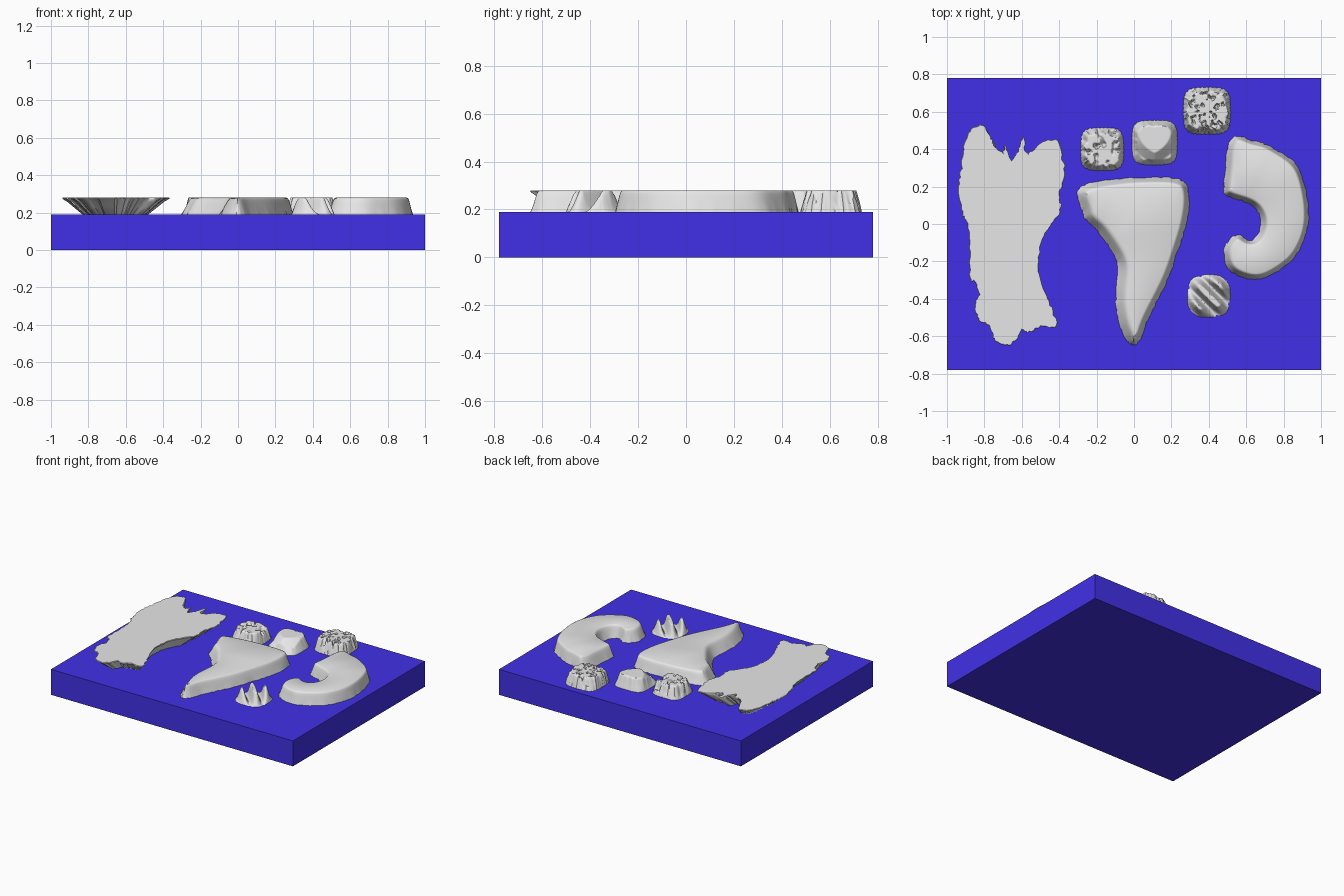
import bpy, bmesh, math, random
from mathutils import Vector, noise

if "Cube" in bpy.data.objects:
    bpy.data.objects.remove(bpy.data.objects["Cube"])

random.seed(4)
TOP, BASE = 0.28, 0.188


def material(name, rgb):
    m = bpy.data.materials.new(name)
    m.diffuse_color = (*rgb, 1)
    m.use_nodes = True
    m.node_tree.nodes["Principled BSDF"].inputs["Base Color"].default_value = m.diffuse_color
    return m


BLUE = material("violet blue", (0.054, 0.030, 0.80))
GREY = material("light grey", (0.80, 0.80, 0.80))


def finish(bm, name, mat, angle=40):
    bmesh.ops.recalc_face_normals(bm, faces=bm.faces)
    me = bpy.data.meshes.new(name)
    bm.to_mesh(me)
    bm.free()
    ob = bpy.data.objects.new(name, me)
    bpy.context.collection.objects.link(ob)
    me.materials.append(mat)
    bpy.ops.object.select_all(action='DESELECT')
    ob.select_set(True)
    bpy.context.view_layer.objects.active = ob
    bpy.ops.object.shade_smooth_by_angle(angle=math.radians(angle))
    return ob


def curve(pts, steps, jitter):
    """Closed Catmull-Rom outline with a slightly ragged edge."""
    p = [Vector(q) for q in pts]
    n, out = len(p), []
    for i in range(n):
        a, b, c, d = p[i - 1], p[i], p[(i + 1) % n], p[(i + 2) % n]
        for k in range(steps):
            t = k / steps
            q = 0.5 * (2 * b + (c - a) * t + (2 * a - 5 * b + 4 * c - d) * t * t
                       + (3 * b - a - 3 * c + d) * t ** 3)
            out.append(q + Vector((random.uniform(-1, 1), random.uniform(-1, 1))) * jitter)
    return out


def loft(name, rings, angle=40):
    """Skin rings of (points, z) and cap both ends."""
    bm = bmesh.new()
    vs = [[bm.verts.new((q.x, q.y, z)) for q in ring] for ring, z in rings]
    n = len(vs[0])
    for lo, hi in zip(vs, vs[1:]):
        for i in range(n):
            j = (i + 1) % n
            bm.faces.new((lo[i], lo[j], hi[j], hi[i]))
    caps = [bm.faces.new(vs[0]), bm.faces.new(vs[-1])]
    bmesh.ops.triangulate(bm, faces=caps)
    return finish(bm, name, GREY, angle)


def inset(pts, d, left):
    """Move a clockwise outline inward; walls facing left slope more."""
    n, out = len(pts), []
    for i, q in enumerate(pts):
        t = (pts[(i + 4) % n] - pts[i - 4]).normalized()
        inner = Vector((t.y, -t.x))
        out.append(q + inner * d * (1 + left * max(0, inner.x)))
    return out


def relax(pts, times):
    for _ in range(times):
        pts = [(pts[i - 1] + 2 * q + pts[(i + 1) % len(pts)]) / 4 for i, q in enumerate(pts)]
    return pts


def raised(name, pts, left, depth):
    smooth = relax(curve(pts, 6, 0), 5)
    prof = [(0, BASE), (0.3, 0.22), (0.55, 0.25), (0.72, 0.266), (0.88, 0.276), (1.15, TOP)]
    rings = []
    for f, z in prof:
        ring = inset(smooth, depth * f, left)
        if f == 0:  # ragged foot
            ring = [q + Vector((random.uniform(-1, 1), random.uniform(-1, 1))) * 0.004
                    for q in ring]
        rings.append((relax(ring, int(f * 4)), z))
    loft(name, rings, 60)


# slab
bm = bmesh.new()
bmesh.ops.create_cube(bm, size=1)
for v in bm.verts:
    v.co = Vector((v.co.x * 2, v.co.y * 1.56, (v.co.z + 0.5) * 0.19))
finish(bm, "base_slab", BLUE)

# tapered wedge in the middle
raised("tapered_wedge", [
    (-.28, .205), (-.2, .225), (-.05, .245), (.1, .25), (.22, .245), (.28, .215), (.298, .13),
    (.28, 0), (.24, -.13), (.19, -.28), (.12, -.42), (.065, -.53), (.035, -.62), (-.01, -.65),
    (-.055, -.6), (-.09, -.5), (-.1, -.38), (-.085, -.25), (-.1, -.18), (-.15, -.1),
    (-.2, -.03), (-.26, .02), (-.28, .08), (-.307, .155)], 0.9, 0.033)

# hooked crescent on the right
raised("hooked_crescent", [
    (.55, .475), (.63, .445), (.7, .43), (.77, .39), (.87, .32), (.915, .2), (.935, .06),
    (.92, -.06), (.86, -.18), (.77, -.25), (.68, -.295), (.58, -.285), (.5, -.24),
    (.478, -.15), (.505, -.085), (.56, -.055), (.61, -.09), (.655, -.07), (.68, .01),
    (.645, .09), (.57, .125), (.49, .15), (.478, .2), (.49, .3), (.5, .42)], 0.6, 0.026)

# ragged sheet on the left, overhanging a narrower foot
sheet = curve([
    (-.82, .53), (-.77, .47), (-.74, .41), (-.70, .38), (-.69, .42), (-.655, .34), (-.62, .39),
    (-.587, .47), (-.58, .385), (-.54, .39), (-.5, .43), (-.41, .45), (-.385, .36), (-.37, .28),
    (-.395, .16), (-.39, .08), (-.44, 0), (-.48, -.06), (-.51, -.2), (-.48, -.35), (-.44, -.45),
    (-.41, -.55), (-.5, -.55), (-.56, -.58), (-.6, -.57), (-.63, -.62), (-.68, -.65),
    (-.75, -.62), (-.77, -.55), (-.83, -.51), (-.85, -.43), (-.83, -.38), (-.85, -.31),
    (-.88, -.29), (-.88, -.15), (-.89, 0), (-.92, .06), (-.94, .2), (-.925, .3), (-.91, .42),
    (-.88, .5)], 6, 0.006)
mid = Vector((-.66, -.06))


def shrink(sx, sy):
    return [Vector((mid.x + (q.x - mid.x) * sx, mid.y + (q.y - mid.y) * sy)) for q in sheet]


loft("ragged_sheet", [(shrink(.6, .8), BASE), (shrink(.76, .89), 0.225),
                      (shrink(.9, .96), 0.258), (shrink(1, 1), 0.275), (shrink(.99, .995), TOP)])


# small rounded nuggets: height = edge falloff times a surface pattern
def nugget(name, cx, cy, hx, hy, pattern, wall, rough, power=4, rings=28, seg=96):
    bm = bmesh.new()
    prev = None
    centre = bm.verts.new((cx, cy, BASE + (TOP - BASE) * min(1, pattern(0, 0))))
    for k in range(1, rings + 1):
        s, row = k / rings, []
        for i in range(seg):
            a = 2 * math.pi * i / seg
            c, d = math.cos(a), math.sin(a)
            r = s / (abs(c) ** power + abs(d) ** power) ** (1 / power)
            ragged = 1 + 0.15 * rough * math.sin(i * 2.4) * s
            u, v = r * c * ragged, r * d * ragged
            w = wall + rough * noise.noise((c * 5, d * 5, cx * 9))
            edge = max(0, min(1, (1 - s) / w))
            h = min(1, edge ** 0.85 * pattern(u, v))
            row.append(bm.verts.new((cx + u * hx, cy + v * hy, BASE + (TOP - BASE) * h)))
        for i in range(seg):
            j = (i + 1) % seg
            if prev:
                bm.faces.new((prev[i], row[i], row[j], prev[j]))
            else:
                bm.faces.new((centre, row[i], row[j]))
        prev = row
    bm.faces.new(prev)
    finish(bm, name, GREY, 60)


def craggy(u, v):
    return 1.15 + 1.1 * min(0, noise.noise((u * 3.5, v * 3.5, 1.3)) + 0.05)


def heart_top(u, v):
    d = math.hypot(u, (v - 0.12 - 0.4 * abs(u)) * 1.2)
    return 1 - 0.9 * max(0, min(0.6, d - 0.68))


def pitted(u, v):
    n = noise.noise((u * 6.5, v * 6.5, 7.7))
    return 1 - 0.35 * max(0, min(1, (n - 0.22) * 5))


def ridged(u, v):
    p = (u + v) / math.sqrt(2)
    along = abs(u - v) / math.sqrt(2)
    wave = 0.5 + 0.5 * math.cos(p * 8.4)
    return (0.08 + 1.1 * wave) * (1.05 - 0.3 * along ** 2)


nugget("craggy_nugget", -0.17, 0.40, 0.115, 0.115, craggy, 0.3, 0.15)
nugget("heart_top_nugget", 0.11, 0.435, 0.122, 0.12, heart_top, 0.24, 0.06)
nugget("pitted_nugget", 0.39, 0.605, 0.126, 0.126, pitted, 0.2, 0.16)
nugget("ridged_nugget", 0.40, -0.385, 0.115, 0.115, ridged, 0.4, 0.06, 3)
